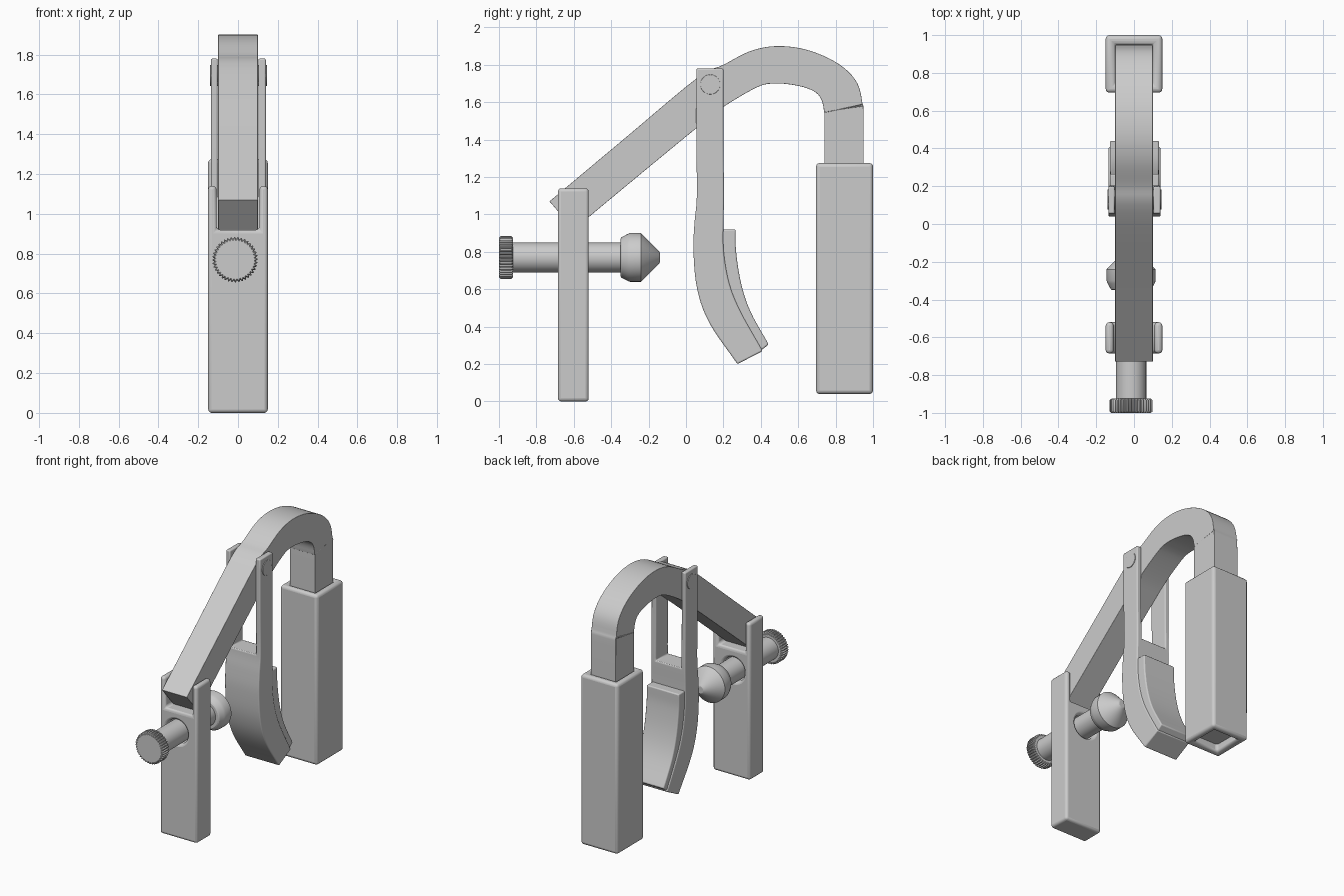
import bpy, bmesh, math
from mathutils import Vector

if "Cube" in bpy.data.objects:
    bpy.data.objects.remove(bpy.data.objects["Cube"])


def finish(name, bm, bevel=0.0, cutters=(), angle=35):
    bmesh.ops.recalc_face_normals(bm, faces=bm.faces[:])
    me = bpy.data.meshes.new(name)
    bm.to_mesh(me)
    bm.free()
    ob = bpy.data.objects.new(name, me)
    bpy.context.collection.objects.link(ob)
    bpy.ops.object.select_all(action='DESELECT')
    bpy.context.view_layer.objects.active = ob
    ob.select_set(True)
    for c in cutters:
        m = ob.modifiers.new("cut", 'BOOLEAN')
        m.object, m.operation, m.solver = c, 'DIFFERENCE', 'EXACT'
        bpy.ops.object.modifier_apply(modifier=m.name)
        bpy.data.objects.remove(c)
    if bevel:
        m = ob.modifiers.new("bevel", 'BEVEL')
        m.width, m.segments = bevel, 3
        m.limit_method, m.angle_limit = 'ANGLE', math.radians(40)
    bpy.ops.object.shade_smooth_by_angle(angle=math.radians(angle))
    return ob


def box(name, lo, hi, **kw):
    bm = bmesh.new()
    bmesh.ops.create_cube(bm, size=1)
    for v in bm.verts:
        v.co = [(a + b) / 2 + c * (b - a) for a, b, c in zip(lo, hi, v.co)]
    return finish(name, bm, **kw)


def spline(pts, n=5):
    """Smooth curve through the points (Catmull-Rom)."""
    p = [Vector(q) for q in pts]
    p = [2 * p[0] - p[1]] + p + [2 * p[-1] - p[-2]]
    out = []
    for a, b, c, d in zip(p, p[1:], p[2:], p[3:]):
        for i in range(n):
            t = i / n
            out.append(0.5 * (2 * b + (c - a) * t + (2 * a - 5 * b + 4 * c - d) * t * t
                              + (3 * b - a - 3 * c + d) * t ** 3))
    return out + [p[-2]]


def strip(name, left, right, x0, x1, **kw):
    """Rectangular section running between two side-view (y, z) edges."""
    bm = bmesh.new()
    rings = [[bm.verts.new((x, q[0], q[1])) for x, q in ((x0, a), (x1, a), (x1, b), (x0, b))]
             for a, b in zip(left, right)]
    for r, s in zip(rings, rings[1:]):
        for i in range(4):
            j = (i + 1) % 4
            bm.faces.new((r[i], r[j], s[j], s[i]))
    bm.faces.new(rings[0])
    bm.faces.new(rings[-1])
    return finish(name, bm, **kw)


def lathe(name, prof, x, z, n=48, ridge=0.0, **kw):
    """Revolve (y, radius) points about an axis along y; optional ridged rim."""
    bm = bmesh.new()
    rings = []
    for y, r in prof:
        ring = []
        for i in range(n):
            a = 2 * math.pi * i / n
            k = r - (ridge if i % 4 in (2, 3) else 0)
            ring.append(bm.verts.new((x + k * math.cos(a), y, z + k * math.sin(a))))
        rings.append(ring)
    for r, s in zip(rings, rings[1:]):
        for i in range(n):
            j = (i + 1) % n
            bm.faces.new((r[i], r[j], s[j], s[i]))
    bm.faces.new(rings[0])
    bm.faces.new(rings[-1])
    return finish(name, bm, **kw)


SX, SZ = -0.015, 0.77  # screw axis

# Bent square bar
outer = [(-0.73, 1.07), (-0.33, 1.405), (0.06, 1.73), (0.2, 1.80), (0.34, 1.872), (0.48, 1.9),
         (0.64, 1.882), (0.80, 1.815), (0.905, 1.72), (0.942, 1.60), (0.95, 1.40), (0.95, 0.10)]
inner = [(-0.60, 0.92), (-0.22, 1.235), (0.06, 1.465), (0.2, 1.575), (0.38, 1.68), (0.47, 1.70),
         (0.57, 1.693), (0.66, 1.67), (0.715, 1.63), (0.738, 1.55), (0.74, 1.40), (0.74, 0.10)]
strip("bent_bar", spline(outer), spline(inner), -0.1, 0.1, bevel=0.014)

# Hollow rear grip
bore = box("bore", (-0.099, 0.741, -0.1), (0.099, 0.949, 1.4))
box("rear_grip", (-0.15, 0.695, 0.04), (0.15, 1.0, 1.275), bevel=0.02, cutters=[bore])

# Forked front post
slot = box("slot", (-0.108, -0.8, 0.92), (0.108, -0.4, 1.3))
hole = lathe("hole", [(-0.8, 0.088), (-0.4, 0.088)], SX, SZ)
box("front_post", (-0.15, -0.685, 0.0), (0.15, -0.52, 1.14), bevel=0.018, cutters=[slot, hole])

# Adjusting screw: shaft, ridged knob and pointed tip
lathe("screw_shaft", [(-0.94, 0.08), (-0.33, 0.08)], SX, SZ)
lathe("screw_knob", [(-1.0, 0.105), (-0.992, 0.114), (-0.933, 0.114), (-0.925, 0.105)],
      SX, SZ, n=160, ridge=0.008)
lathe("screw_tip", [(-0.35, 0.10), (-0.345, 0.108), (-0.315, 0.124), (-0.30, 0.13),
                    (-0.24, 0.13), (-0.145, 0.035), (-0.14, 0.025)], SX, SZ, angle=25)

# Swinging arm with two straps around the bar
back = [(0.055, 1.78), (0.055, 1.4), (0.058, 1.1), (0.045, 0.95), (0.04, 0.8), (0.06, 0.6),
        (0.125, 0.42), (0.275, 0.2)]
face = [(0.2, 1.78), (0.2, 1.4), (0.203, 1.1), (0.2, 0.95), (0.202, 0.8), (0.232, 0.63),
        (0.292, 0.48), (0.41, 0.27)]
gap = box("gap", (-0.102, -0.3, 1.08), (0.102, 0.5, 2.0))
strip("swing_arm", spline(back), spline(face), -0.135, 0.14, bevel=0.008, cutters=[gap])

# Curved pad on the arm
pad_in = [(0.18, 0.92), (0.182, 0.8), (0.212, 0.63), (0.272, 0.48), (0.395, 0.268)]
pad_out = [(0.265, 0.92), (0.268, 0.8), (0.295, 0.63), (0.345, 0.48), (0.442, 0.305)]
strip("pad", spline(pad_in), spline(pad_out), -0.128, 0.133, bevel=0.008)

# Pivot pin through the straps
bm = bmesh.new()
bmesh.ops.create_cone(bm, cap_ends=True, segments=32, radius1=0.053, radius2=0.053, depth=0.285)
for v in bm.verts:
    v.co = (v.co.z + 0.0025, 0.13 + v.co.x, 1.695 + v.co.y)
finish("pivot_pin", bm, bevel=0.002)
